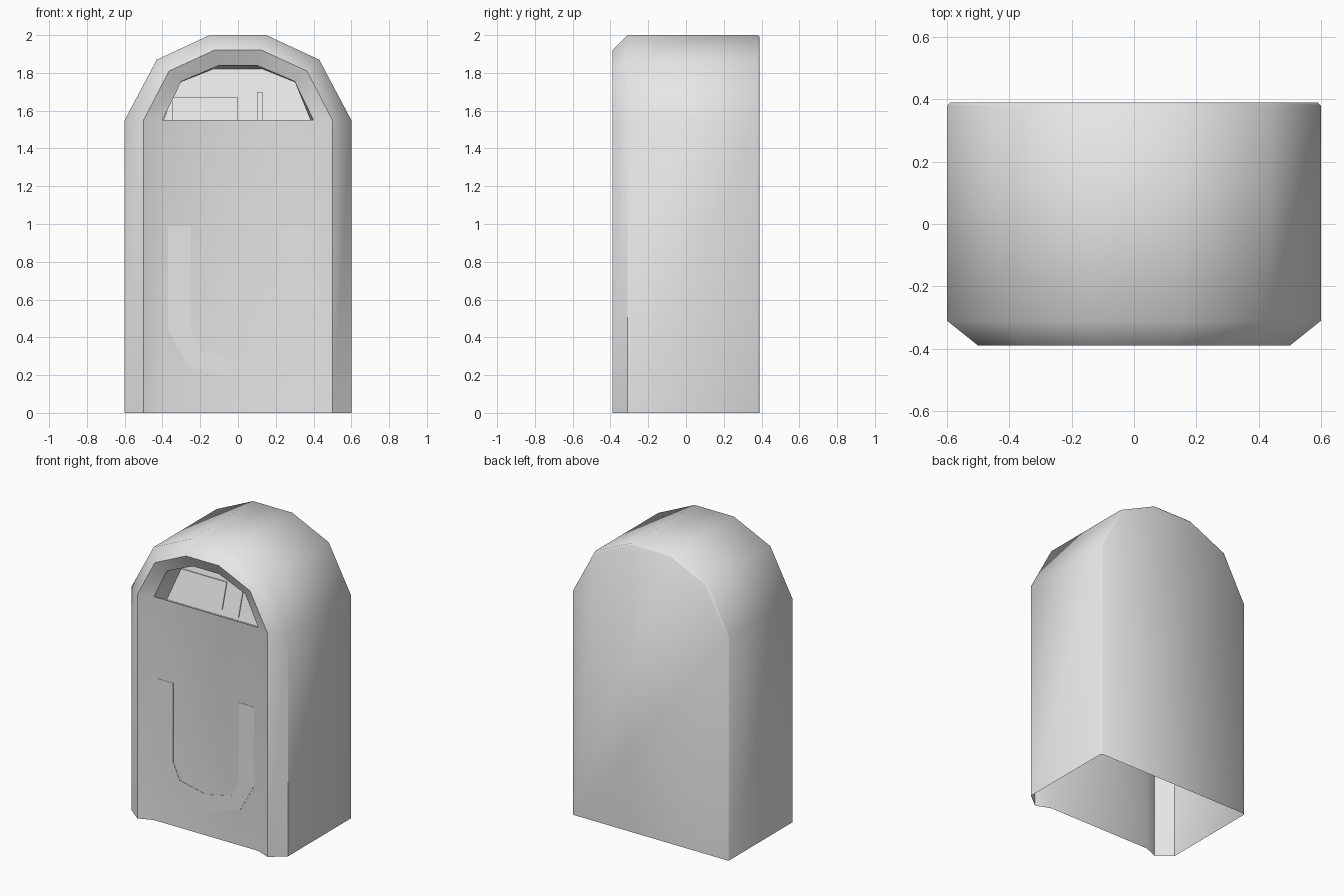
import bpy, bmesh, math

if "Cube" in bpy.data.objects:
    bpy.data.objects.remove(bpy.data.objects["Cube"])

grey = bpy.data.materials.new("light_grey")
grey.diffuse_color = (0.8, 0.8, 0.8, 1)
grey.use_nodes = True
grey.node_tree.nodes["Principled BSDF"].inputs["Base Color"].default_value = grey.diffuse_color


def make_object(name, bm, smooth=True):
    bmesh.ops.recalc_face_normals(bm, faces=bm.faces)
    mesh = bpy.data.meshes.new(name)
    bm.to_mesh(mesh)
    bm.free()
    mesh.materials.append(grey)
    ob = bpy.data.objects.new(name, mesh)
    bpy.context.collection.objects.link(ob)
    if smooth:
        bpy.ops.object.select_all(action='DESELECT')
        ob.select_set(True)
        bpy.context.view_layer.objects.active = ob
        bpy.ops.object.shade_smooth_by_angle(angle=math.radians(50))
    return ob


def mirrored(half):
    """Left half of an outline, continued on the right."""
    return half + [(-x, z) for x, z in reversed(half)]


def ring(bm, half, y):
    return [bm.verts.new((x, y, z)) for x, z in mirrored(half)]


def bridge(bm, a, b):
    for i in range(len(a) - 1):
        bm.faces.new((a[i], a[i + 1], b[i + 1], b[i]))


# Arched shell, open below, with a rounded rim around the front
bm = bmesh.new()
outer = [(-0.6, 0), (-0.6, 1.55), (-0.43, 1.87), (-0.15, 2.0)]
back_edge = [(-0.59, 0), (-0.59, 1.55), (-0.423, 1.862), (-0.147, 1.99)]
rim_crest = [(-0.5, 0), (-0.5, 1.55), (-0.365, 1.81), (-0.125, 1.92)]
rim_inner = [(-0.4, 0), (-0.4, 1.55), (-0.3, 1.755), (-0.1, 1.84)]
rings = [ring(bm, p, y) for p, y in (
    (back_edge, 0.39), (outer, 0.38), (outer, -0.31),
    (rim_crest, -0.39), (rim_inner, -0.35))]
for a, b in zip(rings, rings[1:]):
    bridge(bm, a, b)
bm.faces.new(rings[0])

# Front panel up to the sill
inner = rings[-1]
bm.faces.new((inner[0], inner[1], inner[-2], inner[-1]))

# Recess behind the arched opening, with a leaning back wall
wall = [(-0.42, 1.46), (-0.33, 1.74), (-0.13, 1.82)]
recess = [bm.verts.new((x, -0.18 + 0.3 * (z - 1.46), z)) for x, z in mirrored(wall)]
opening = inner[1:-1]
bridge(bm, opening, recess)
bm.faces.new((opening[0], opening[-1], recess[-1], recess[0]))
bm.faces.new(recess)
make_object("arched_shell", bm)


def plate(name, points, y0, thickness, lean=0.0):
    """Thin upright plate from an x-z outline, leaning back with height."""
    bm = bmesh.new()
    face = bm.faces.new([bm.verts.new((x, y0 + lean * (z - 1.46), z)) for x, z in points])
    ext = bmesh.ops.extrude_face_region(bm, geom=[face])
    for v in ext["geom"]:
        if isinstance(v, bmesh.types.BMVert):
            v.co.y += thickness
    return make_object(name, bm, smooth=False)


# U-shaped band on the front panel
u_outer = [(-0.37, 0.99), (-0.37, 0.44), (-0.265, 0.25), (0, 0.17)]
u_inner = [(-0.25, 0.99), (-0.25, 0.44), (-0.2, 0.33), (0, 0.285)]


def u_side(half):
    return half + [(-x, z) for x, z in reversed(half[:-1])]


plate("u_band", u_side(u_outer) + u_side(u_inner)[::-1], -0.353, 0.002)

# Wide and narrow plates on the recess back wall
plate("wide_plate", [(-0.35, 1.67), (-0.35, 1.49), (-0.31, 1.47), (-0.06, 1.47),
                     (0, 1.5), (0, 1.67)], -0.188, 0.007, 0.3)
plate("narrow_plate", [(0.1, 1.7), (0.1, 1.48), (0.13, 1.48), (0.13, 1.7)],
      -0.188, 0.007, 0.3)
